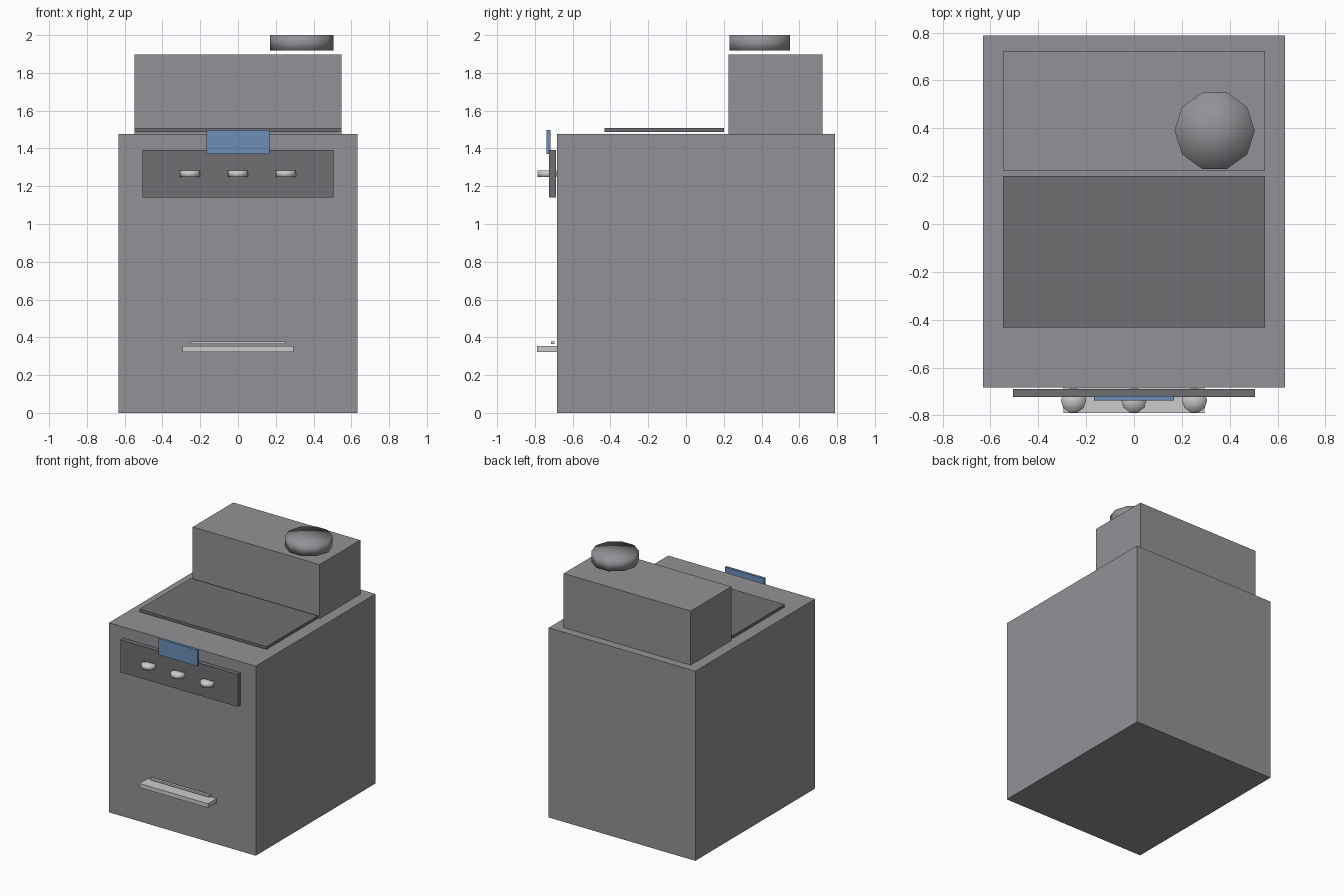
import bpy, bmesh, math
from mathutils import Matrix

if "Cube" in bpy.data.objects:
    bpy.data.objects.remove(bpy.data.objects["Cube"])


def material(name, rgb):
    m = bpy.data.materials.new(name)
    m.diffuse_color = (*rgb, 1)
    m.use_nodes = True
    m.node_tree.nodes["Principled BSDF"].inputs["Base Color"].default_value = m.diffuse_color
    return m


DARK = material("dark_grey", (0.16, 0.16, 0.17))
MID = material("mid_grey", (0.29, 0.29, 0.31))
LIGHT = material("light_grey", (0.65, 0.65, 0.66))
BLUE = material("display_blue", (0.15, 0.27, 0.47))


def finish(name, bm, mat):
    mesh = bpy.data.meshes.new(name)
    bm.to_mesh(mesh)
    bm.free()
    mesh.materials.append(mat)
    obj = bpy.data.objects.new(name, mesh)
    bpy.context.collection.objects.link(obj)
    return obj


def box(name, half_width, y, z, mat):
    """Box centred on x = 0, spanning the given y and z ranges."""
    bm = bmesh.new()
    size = Matrix.Diagonal((2 * half_width, y[1] - y[0], z[1] - z[0], 1))
    place = Matrix.Translation((0, sum(y) / 2, sum(z) / 2))
    bmesh.ops.create_cube(bm, size=1, matrix=place @ size)
    return finish(name, bm, mat)


def disc(name, x, y, z, radius, mat):
    """Smooth-shaded ten-sided upright drum with a corner on +x."""
    bm = bmesh.new()
    place = Matrix.Translation((x, y, sum(z) / 2)) @ Matrix.Rotation(math.pi / 2, 4, 'Z')
    bmesh.ops.create_cone(bm, cap_ends=True, cap_tris=True, segments=10,
                          radius1=radius, radius2=radius, depth=z[1] - z[0], matrix=place)
    for f in bm.faces:
        f.smooth = True
    return finish(name, bm, mat)


# Main cabinet and rear housing
box("cabinet", 0.632, (-0.684, 0.788), (0, 1.476), MID)
box("rear_housing", 0.547, (0.224, 0.723), (1.476, 1.897), MID)

# Flat tray floating just above the cabinet top
box("top_tray", 0.547, (-0.432, 0.2), (1.487, 1.508), DARK)

# Control panel with display and knobs
box("control_panel", 0.505, (-0.724, -0.689), (1.14, 1.392), DARK)
box("display", 0.168, (-0.738, -0.718), (1.371, 1.498), BLUE)
for i in (-1, 0, 1):
    disc(f"knob_{i + 2}", i * 0.253, -0.737, (1.249, 1.282), 0.053, LIGHT)

# Front shelf with a thin rail above it
box("front_shelf", 0.295, (-0.79, -0.684), (0.323, 0.355), LIGHT)
box("shelf_rail", 0.252, (-0.716, -0.695), (0.365, 0.379), LIGHT)

# Round cap over the rear housing
disc("round_cap", 0.337, 0.39, (1.918, 2.0), 0.168, MID)
